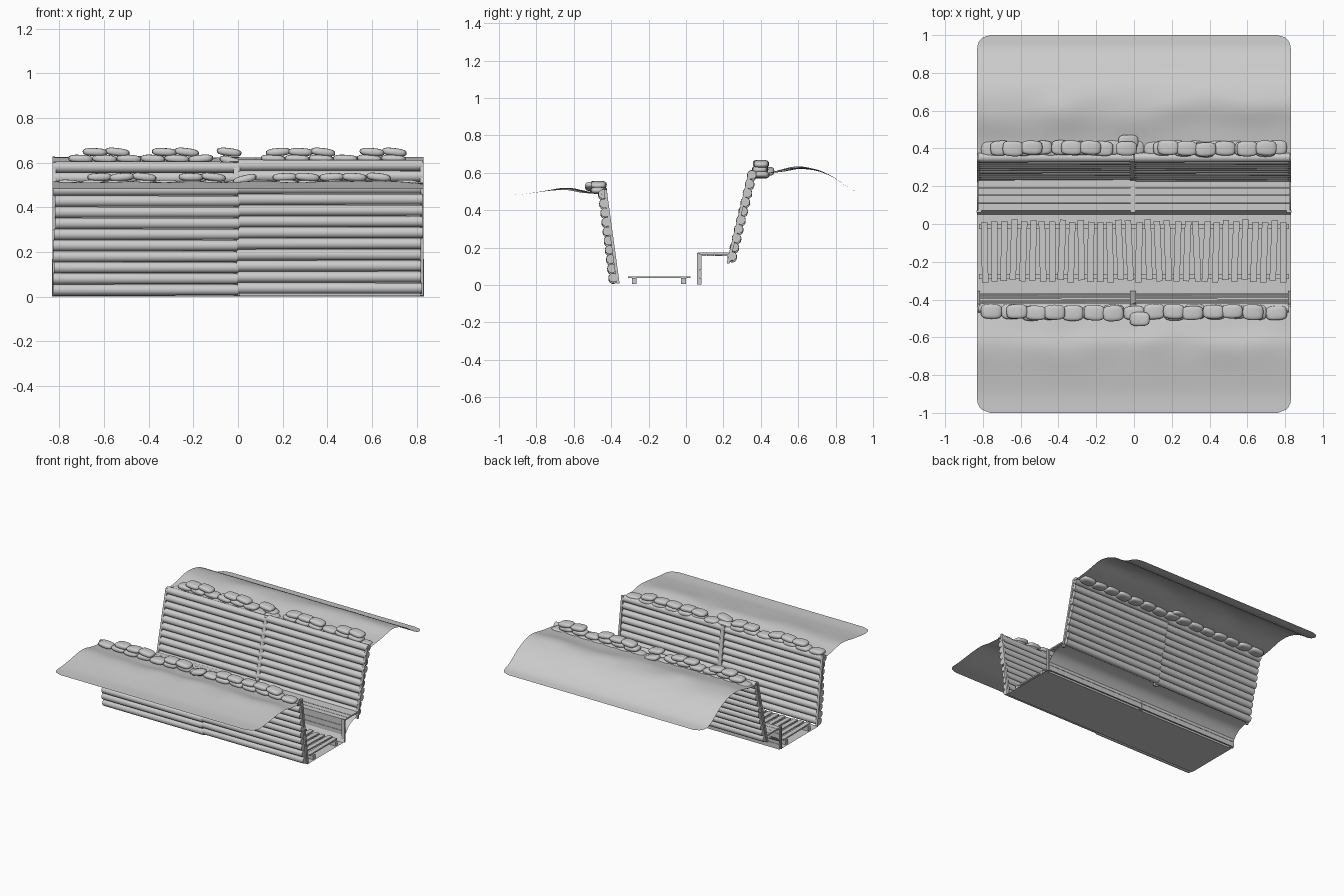
import bpy, bmesh, math, random
from mathutils import Matrix, Vector, noise

if "Cube" in bpy.data.objects:
    bpy.data.objects.remove(bpy.data.objects["Cube"])

random.seed(4)


def finish(bm, name, smooth=True):
    bmesh.ops.recalc_face_normals(bm, faces=bm.faces)
    me = bpy.data.meshes.new(name)
    bm.to_mesh(me)
    bm.free()
    ob = bpy.data.objects.new(name, me)
    bpy.context.collection.objects.link(ob)
    if smooth:
        bpy.context.view_layer.objects.active = ob
        ob.select_set(True)
        bpy.ops.object.shade_smooth_by_angle(angle=math.radians(40))
        ob.select_set(False)
    return ob


def add_box(bm, loc, size, rx=0, rz=0):
    m = (Matrix.Translation(loc) @ Matrix.Rotation(rz, 4, 'Z') @ Matrix.Rotation(rx, 4, 'X')
         @ Matrix.Diagonal((*size, 1)))
    bmesh.ops.create_cube(bm, size=1, matrix=m)


def add_log(bm, loc, r, length):
    m = Matrix.Translation(loc) @ Matrix.Rotation(math.pi / 2, 4, 'Y')
    bmesh.ops.create_cone(bm, cap_ends=True, segments=14, radius1=r, radius2=r * 0.95,
                          depth=length, matrix=m)


def add_bag(bm, loc, size, ry=0, rz=0):
    # pillow shape: sphere pushed out towards a rounded box
    m = Matrix.Translation(loc) @ Matrix.Rotation(rz, 4, 'Z') @ Matrix.Rotation(ry, 4, 'Y')
    vs = bmesh.ops.create_uvsphere(bm, u_segments=16, v_segments=10, radius=1)['verts']
    for v in vs:
        c = [math.copysign(abs(a) ** e, a) for a, e in zip(v.co, (0.75, 0.5, 0.75))]
        v.co = m @ Vector([a * s / 2 for a, s in zip(c, size)])


def wall(name, low, high, count):
    # leaning log wall in two halves
    bm = bmesh.new()
    for side in (-1, 1):
        for i in range(count):
            t = i / (count - 1)
            y = low[0] + (high[0] - low[0]) * t
            z = low[1] + (high[1] - low[1]) * t + side * 0.004
            add_log(bm, (side * 0.41 + random.uniform(-.006, .006), y, z), 0.0255, 0.825)
    finish(bm, name)


def posts(name, low, high):
    # flat uprights on the trench side of a wall
    bm = bmesh.new()
    dy, dz = high[0] - low[0], high[1] - low[1]
    for x in (-0.822, -0.005, 0.822):
        add_box(bm, (x, (low[0] + high[0]) / 2, (low[1] + high[1]) / 2),
                (0.03 if abs(x) < .1 else 0.016, 0.016, math.hypot(dy, dz)), rx=-math.atan2(dy, dz))
    finish(bm, name, False)


def smooth_profile(pts, n=6):
    out = []
    P = [Vector(p) for p in pts]
    P = [2 * P[0] - P[1]] + P + [2 * P[-1] - P[-2]]
    for i in range(1, len(P) - 2):
        a, b, c, d = P[i - 1:i + 3]
        for k in range(n):
            t = k / n
            out.append(0.5 * (2 * b + (c - a) * t + (2 * a - 5 * b + 4 * c - d) * t * t
                              + (3 * b - a - 3 * c + d) * t ** 3))
    return out + [P[-2]]


def sheet(name, pts, bump=0.0, n=6):
    bm = bmesh.new()
    rows, nx = [], 40
    for y, z in smooth_profile(pts, n):
        d = max(0, abs(y) - 0.93)           # rounded outer corners
        half = 0.83 - 0.07 + math.sqrt(max(0, 0.07 ** 2 - d * d))
        fade = bump * math.exp(-((abs(y) - 0.6) / 0.13) ** 2)
        row = []
        for i in range(nx + 1):
            x = half * (2 * i / nx - 1)
            row.append(bm.verts.new((x, y, z + fade * noise.noise((x * 4, y * 5, 1)))))
        rows.append(row)
    for a, b in zip(rows, rows[1:]):
        for i in range(nx):
            bm.faces.new((a[i], a[i + 1], b[i + 1], b[i]))
    bmesh.ops.remove_doubles(bm, verts=bm.verts, dist=1e-6)
    ob = finish(bm, name)
    return ob


# ground sheets
sheet("front_bank", [(-1, .482), (-.9, .483), (-.8, .495), (-.65, .515), (-.55, .5), (-.44, .485)], .015)
sheet("back_bank", [(.345, .585), (.45, .6), (.6, .625), (.7, .613), (.79, .575), (.87, .52),
                    (.93, .492), (1, .482)], .015)
sheet("trench_floor", [(-.37, .003), (-.15, .003), (.05, .003)], n=2)
sheet("step_bank", [(.05, .003), (.08, .06), (.13, .11), (.19, .132), (.245, .14)])

# log walls and uprights
wall("front_log_wall", (-.39, .035), (-.445, .482), 10)
wall("back_log_wall", (.247, .15), (.352, .585), 10)
posts("front_wall_posts", (-.363, .008), (-.432, .51))
posts("back_wall_posts", (.225, .115), (.342, .6))

# firing step: top planks, riser planks and battens
bm = bmesh.new()
for side in (-1, 1):
    for i in range(4):
        add_box(bm, (side * .414, .09 + i * .041, .161 + random.uniform(-.001, .001)), (.824, .039, .01))
    for i in range(4):
        add_box(bm, (side * .414, .077, .02 + i * .039), (.824, .01, .037))
finish(bm, "firing_step_planks", False)
bm = bmesh.new()
for x in (-.82, -.005, .82):
    add_box(bm, (x, .066, .086), (.026, .012, .168))
add_box(bm, (-.005, .15, .169), (.026, .17, .008))
finish(bm, "firing_step_battens", False)

# duckboard walkway
bm = bmesh.new()
for i in range(32):
    add_box(bm, (-.79 + i * .051, -.143 + random.uniform(-.008, .008), .041),
            (.034, .318, .01), rz=random.uniform(-.05, .05))
finish(bm, "duckboard_slats", False)
bm = bmesh.new()
for y in (-.277, -.013):
    add_box(bm, (0, y, .02), (1.64, .026, .032))
finish(bm, "duckboard_rails", False)


# sandbag parapets: continuous lower rows, broken upper row
def parapet(name, y, z, layers):
    bm = bmesh.new()
    for k, (xs, tilt) in enumerate(layers):
        for x in xs:
            end = tilt and not any(abs(x + .1 * s - q) < .03 for q in xs for s in (1,))
            add_bag(bm, (x, y + random.uniform(-.006, .006), z + k * .03),
                    (.112, random.uniform(.072, .084), .036),
                    ry=.12 if end else random.uniform(-.08, .08), rz=random.uniform(-.06, .06))
    s = math.copysign(1, y)
    add_bag(bm, (-.03 * s + .0, y + .035 * s, z + .02), (.11, .075, .036), ry=.25 * s)
    finish(bm, name)


row = [-.755 + i * .1078 for i in range(15)]
parapet("back_sandbags", .4, .588,
        [(row, False), ([x + .05 for x in row[:-1] if abs(x + .05) > .06], False),
         ([-.64, -.54, -.33, -.23, -.04, .18, .28, .38, .6, .7], True)])
parapet("front_sandbags", -.468, .506,
        [(row, False), ([-.62, -.52, -.42, -.21, -.11, .21, .31, .42, .52, .63], True)])
